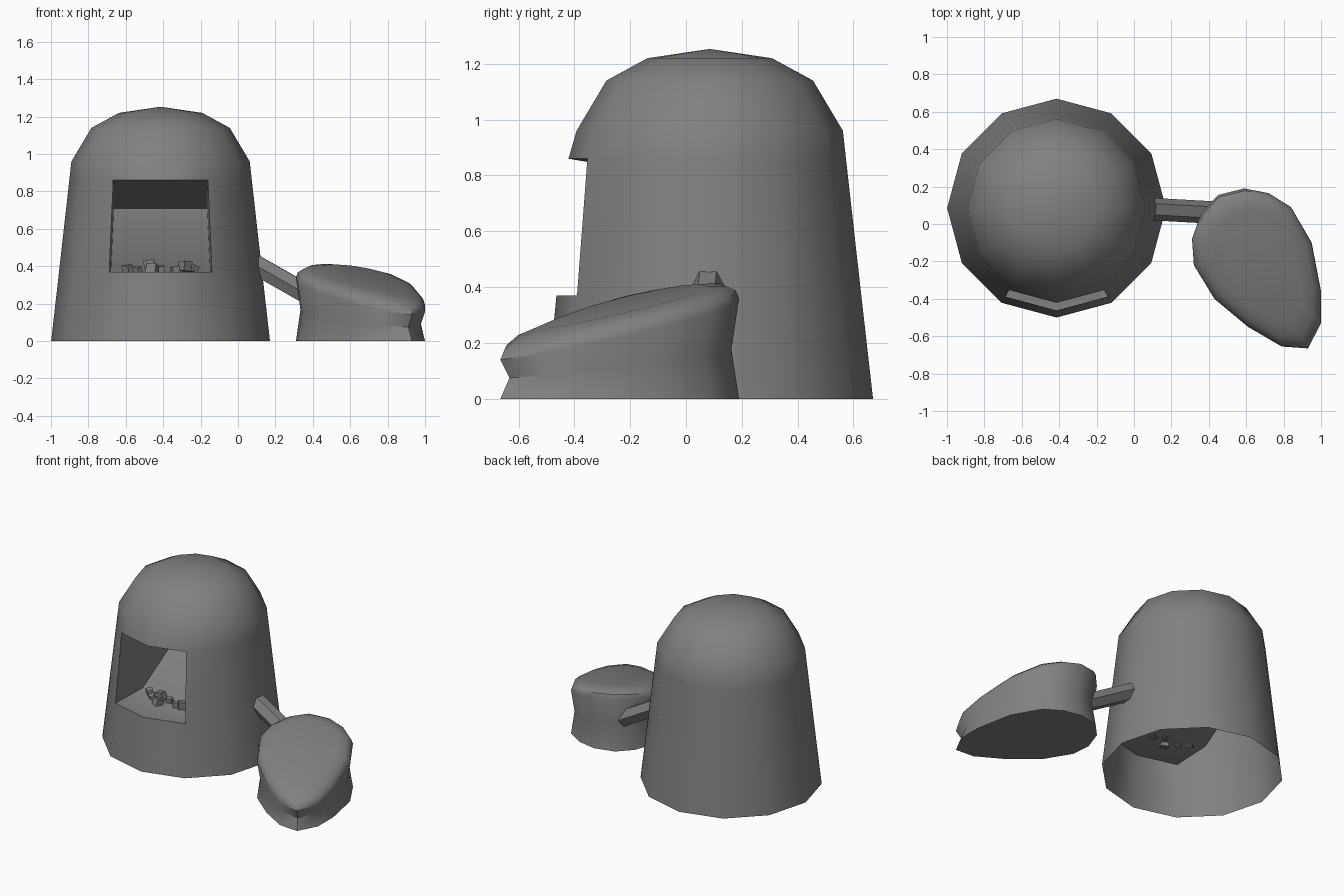
import bpy, bmesh, math, random
from mathutils import Vector, Matrix

cube = bpy.data.objects.get("Cube")
if cube:
    bpy.data.objects.remove(cube)
random.seed(4)

# One plain grey for everything
grey = bpy.data.materials.new("dark grey clay")
grey.use_nodes = True
grey.diffuse_color = (0.22, 0.22, 0.22, 1)
bsdf = grey.node_tree.nodes["Principled BSDF"]
bsdf.inputs["Base Color"].default_value = (0.22, 0.22, 0.22, 1)
bsdf.inputs["Roughness"].default_value = 0.8


def finish(bm, name, smooth=True):
    """Turn a bmesh into a named object with consistent normals."""
    bmesh.ops.recalc_face_normals(bm, faces=bm.faces)
    top = max(bm.faces, key=lambda f: f.calc_center_median().z)
    if top.normal.z < 0:
        bmesh.ops.reverse_faces(bm, faces=bm.faces)
    mesh = bpy.data.meshes.new(name)
    bm.to_mesh(mesh)
    bm.free()
    mesh.materials.append(grey)
    obj = bpy.data.objects.new(name, mesh)
    bpy.context.collection.objects.link(obj)
    if smooth:
        bpy.ops.object.select_all(action='DESELECT')
        obj.select_set(True)
        bpy.context.view_layer.objects.active = obj
        bpy.ops.object.shade_smooth_by_angle(angle=math.radians(38))
    return obj


def bridge(bm, low, high, skip=()):
    """Join two closed rings of vertices with quads."""
    n = len(low)
    for i in range(n):
        if i not in skip:
            j = (i + 1) % n
            bm.faces.new((low[i], low[j], high[j], high[i]))


# Furnace: twelve-sided domed shell, open below, with a hearth let into the front
CX, CY, SIDES = -0.414, 0.085, 12
profile = [(0.585, 0), (0.543, 0.37), (0.488, 0.86), (0.477, 0.96),
           (0.370, 1.14), (0.223, 1.22)]
front_radius = {1: 0.549, 2: 0.506}       # jambs of the opening stand out a little
bm = bmesh.new()
rings = []
for row, (r, z) in enumerate(profile):
    ring = []
    for i in range(SIDES):                # index 1 points straight to the front
        a = math.radians(-120 + 30 * i)
        rad = front_radius.get(row, r) if i < 3 else r
        ring.append(bm.verts.new((CX + rad * math.cos(a), CY + rad * math.sin(a), z)))
    rings.append(ring)
for row in range(len(rings) - 1):
    bridge(bm, rings[row], rings[row + 1], skip=(0, 1) if row == 1 else ())
crown = bm.verts.new((CX, CY, 1.253))
for i in range(SIDES):
    bm.faces.new((rings[-1][i], rings[-1][(i + 1) % SIDES], crown))

# Hearth chamber: flat floor, sloping back, falling ceiling
floor, lintel = rings[1][:3], rings[2][:3]
fl, fr = (bm.verts.new((CX + s * 0.265, -0.10, 0.37)) for s in (-1, 1))
tl, tr = (bm.verts.new((CX + s * 0.250, 0.45, 0.71)) for s in (-1, 1))
bm.faces.new((*floor, fr, fl))
bm.faces.new((*lintel, tr, tl))
bm.faces.new((fl, fr, tr, tl))
bm.faces.new((floor[0], fl, tl, lintel[0]))
bm.faces.new((floor[2], fr, tr, lintel[2]))
finish(bm, "furnace")

# Bellows: teardrop outline, pinched waist, tilted lid
outline = [(0.31, -0.08), (0.32, -0.22), (0.43, -0.40), (0.61, -0.55), (0.79, -0.655),
           (0.93, -0.665), (1.0, -0.53), (1.0, -0.36), (0.95, -0.10), (0.84, 0.09),
           (0.72, 0.165), (0.59, 0.19), (0.45, 0.155), (0.36, 0.06)]
MID = Vector((0.65, -0.20))


def lid_height(p):
    return 0.396 - 0.128 * p.x + 0.206 * p.y


# (scale, fraction of lid height, lift above it)
sections = [(1, 0, 0), (0.93, 0.5, 0), (1, 1, 0), (0.97, 1, 0.03),
            (0.88, 1, 0.055), (0.70, 1, 0.07)]
bm = bmesh.new()
rings = []
for scale, part, lift in sections:
    ring = []
    for xy in outline:
        p = MID + (Vector(xy) - MID) * scale
        ring.append(bm.verts.new((p.x, p.y, lid_height(p) * part + lift)))
    rings.append(ring)
for low, high in zip(rings, rings[1:]):
    bridge(bm, low, high)
bm.faces.new(rings[0])
bm.faces.new(rings[-1])
finish(bm, "bellows")

# Air pipe: six-sided tube from the bellows up to the furnace wall
start, end = Vector((0.45, 0.06, 0.205)), Vector((0.09, 0.08, 0.41))
axis = (end - start).normalized()
side = axis.cross(Vector((0, 0, 1))).normalized()
up = side.cross(axis)
bm = bmesh.new()
rings = [[bm.verts.new(c + 0.06 * (math.cos(k * math.pi / 3) * side
                                   + math.sin(k * math.pi / 3) * up))
          for k in range(6)] for c in (start, end)]
bridge(bm, *rings)
for ring in rings:
    bm.faces.new(ring)
finish(bm, "air_pipe", smooth=False)

# Coals: small tumbled blocks half sunk in the hearth floor
coals = [(-0.585, -0.15, 0.385, 0.045), (-0.535, -0.20, 0.380, 0.035),
         (-0.47, -0.19, 0.405, 0.055), (-0.455, -0.24, 0.380, 0.055),
         (-0.41, -0.18, 0.385, 0.040), (-0.335, -0.21, 0.380, 0.045),
         (-0.285, -0.22, 0.400, 0.055), (-0.235, -0.20, 0.385, 0.040)]
for n, (x, y, z, size) in enumerate(coals):
    bm = bmesh.new()
    bmesh.ops.create_cube(bm, size=size)
    for v in bm.verts:
        v.co *= random.uniform(0.8, 1.15)
    turn = Matrix.Rotation(random.uniform(0, 3), 4, 'Z') @ Matrix.Rotation(
        random.uniform(-0.4, 0.4), 4, 'X')
    bmesh.ops.transform(bm, matrix=Matrix.Translation((x, y, z)) @ turn, verts=bm.verts)
    finish(bm, f"coal_{n + 1}", smooth=False)
